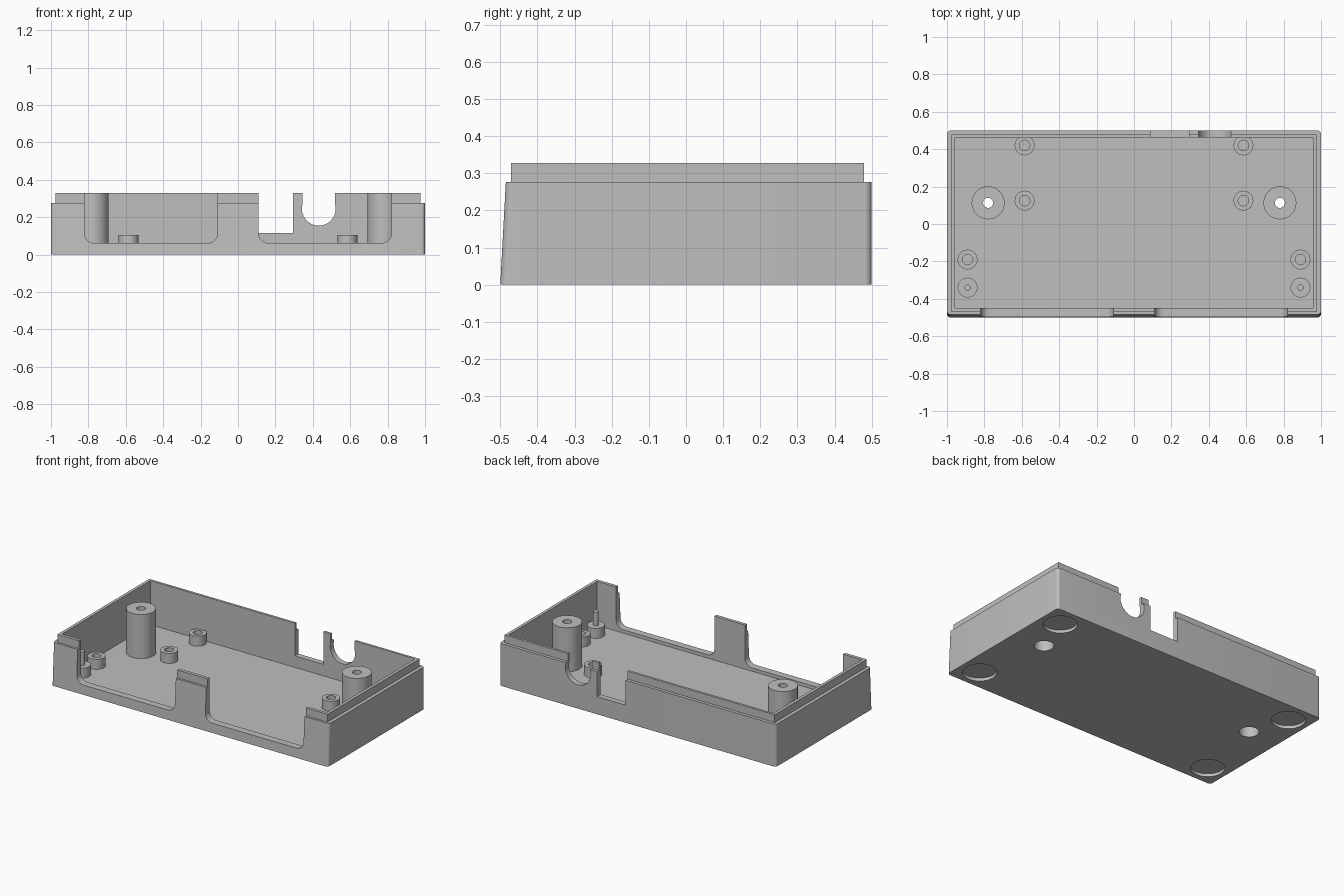
import bpy, bmesh
from math import sin, cos, pi, radians

cube = bpy.data.objects.get("Cube")
if cube:
    bpy.data.objects.remove(cube, do_unlink=True)

grey = bpy.data.materials.new("plain_grey")
grey.use_nodes = True
COLOUR = (0.52, 0.52, 0.52, 1)
grey.diffuse_color = COLOUR
grey.node_tree.nodes["Principled BSDF"].inputs["Base Color"].default_value = COLOUR

FLOOR, RIM, TOP = 0.04, 0.277, 0.328


def make(name, bm, location=(0, 0, 0)):
    bmesh.ops.remove_doubles(bm, verts=bm.verts, dist=1e-5)
    bmesh.ops.recalc_face_normals(bm, faces=bm.faces)
    mesh = bpy.data.meshes.new(name)
    bm.to_mesh(mesh)
    bm.free()
    ob = bpy.data.objects.new(name, mesh)
    ob.location = location
    mesh.materials.append(grey)
    bpy.context.collection.objects.link(ob)
    return ob


def bridge(bm, a, b):
    for i in range(len(a)):
        j = (i + 1) % len(a)
        quad = list(dict.fromkeys((a[i], a[j], b[j], b[i])))
        bm.faces.new(quad)


def loft(name, loops):
    """Solid skinned through equal-length loops, capped at both ends."""
    bm = bmesh.new()
    rings = [[bm.verts.new(p) for p in loop] for loop in loops]
    for a, b in zip(rings, rings[1:]):
        bridge(bm, a, b)
    bm.faces.new(rings[0])
    bm.faces.new(rings[-1])
    return make(name, bm)


def lathe(name, profile, location, closed=False, steps=48):
    """Revolve (radius, z) points about the z axis."""
    bm = bmesh.new()
    rings = [[bm.verts.new((r * cos(2 * pi * i / steps), r * sin(2 * pi * i / steps), z))
              for i in range(steps)] for r, z in profile]
    for a, b in zip(rings, rings[1:] + rings[:1] if closed else rings[1:]):
        bridge(bm, a, b)
    if not closed:
        bm.faces.new(rings[0])
        bm.faces.new(rings[-1])
    return make(name, bm, location)


def plan(x, y0, y1, z, r=0.0, n=6):
    """Rounded rectangle in plan, symmetric in x."""
    corners = ((x - r, y1 - r), (r - x, y1 - r), (r - x, y0 + r), (x - r, y0 + r))
    return [(cx + r * cos(pi / 2 * (k + i / n)), cy + r * sin(pi / 2 * (k + i / n)), z)
            for k, (cx, cy) in enumerate(corners) for i in range(n + 1)]


def cut(target, cutter):
    cutter.hide_render = True
    mod = target.modifiers.new("cut", "BOOLEAN")
    mod.operation, mod.solver, mod.object = "DIFFERENCE", "EXACT", cutter
    bpy.context.view_layer.objects.active = target
    bpy.ops.object.modifier_apply(modifier=mod.name)
    bpy.data.objects.remove(cutter, do_unlink=True)


def wall_cut(target, outline, y0, y1):
    cut(target, loft("wall_cutter", [[(x, y, z) for x, z in outline] for y in (y0, y1)]))


# Tray: sloped front, stepped lip and open cavity
tray = loft("tray", [
    plan(1, -0.5, 0.5, 0, 0.02),
    plan(1, -0.485, 0.5, RIM, 0.02),
    plan(0.977, -0.471, 0.479, RIM),
    plan(0.977, -0.471, 0.479, TOP),
    plan(0.957, -0.45, 0.463, TOP),
    plan(0.957, -0.45, 0.463, FLOOR)])

# Two front openings with rounded lower corners
R, SILL = 0.05, 0.062
for side in (-1, 1):
    near, far = 0.11, 0.82
    outline = [(near, 0.5)]
    outline += [(near + R - R * cos(radians(a)), SILL + R - R * sin(radians(a)))
                for a in range(0, 91, 15)]
    outline += [(far - R + R * sin(radians(a)), SILL + R - R * cos(radians(a)))
                for a in range(0, 91, 15)]
    outline += [(far, 0.5)]
    wall_cut(tray, [(side * x, z) for x, z in outline], -0.6, -0.4)

# Back openings: square notch and keyhole
wall_cut(tray, [(0.087, 0.115), (0.293, 0.115), (0.293, 0.5), (0.087, 0.5)], 0.4, 0.6)
hole = [(0.432 + 0.09 * cos(radians(a)), 0.245 + 0.09 * sin(radians(a)))
        for a in range(-196, 17, 4)]
wall_cut(tray, [(hole[0][0], 0.5)] + hole + [(hole[-1][0], 0.5)], 0.4, 0.6)

for side, word in ((-1, "right"), (1, "left")):
    # Foot recesses and screw access holes underneath
    for y in (-0.365, 0.365):
        cut(tray, lathe("foot_cutter", [(0.1, -0.1), (0.1, 0.02)], (side * 0.867, y, 0)))
    spot = (side * 0.78, 0.113, 0)
    cut(tray, lathe("screw_cutter", [(0.058, -0.1), (0.058, 0.1)], spot))

    # Tall screw posts, counterbored from below
    lathe(word + "_screw_post",
          [(0.058, FLOOR), (0.088, FLOOR), (0.088, TOP), (0.027, TOP),
           (0.027, 0.22), (0.058, 0.22)], spot, closed=True)

    # Short hollow standoffs
    for label, x, y in (("back", 0.585, 0.42), ("middle", 0.585, 0.125), ("front", 0.89, -0.19)):
        lathe(f"{word}_{label}_standoff",
              [(0.053, FLOOR), (0.053, 0.105), (0.028, 0.105), (0.028, FLOOR)],
              (side * x, y, 0), closed=True, steps=32)

    # Standoff with locating pin
    lathe(word + "_pin_standoff",
          [(0.053, FLOOR), (0.053, 0.105), (0.017, 0.105), (0.017, 0.195)],
          (side * 0.89, -0.34, 0), steps=32)

# Smooth the round surfaces, keep the edges sharp
bpy.ops.object.select_all(action="DESELECT")
for ob in bpy.context.collection.objects:
    if ob.type == "MESH" and ob.data.materials and ob.data.materials[0] == grey:
        ob.select_set(True)
        bpy.context.view_layer.objects.active = ob
bpy.ops.object.shade_smooth_by_angle(angle=radians(30))
